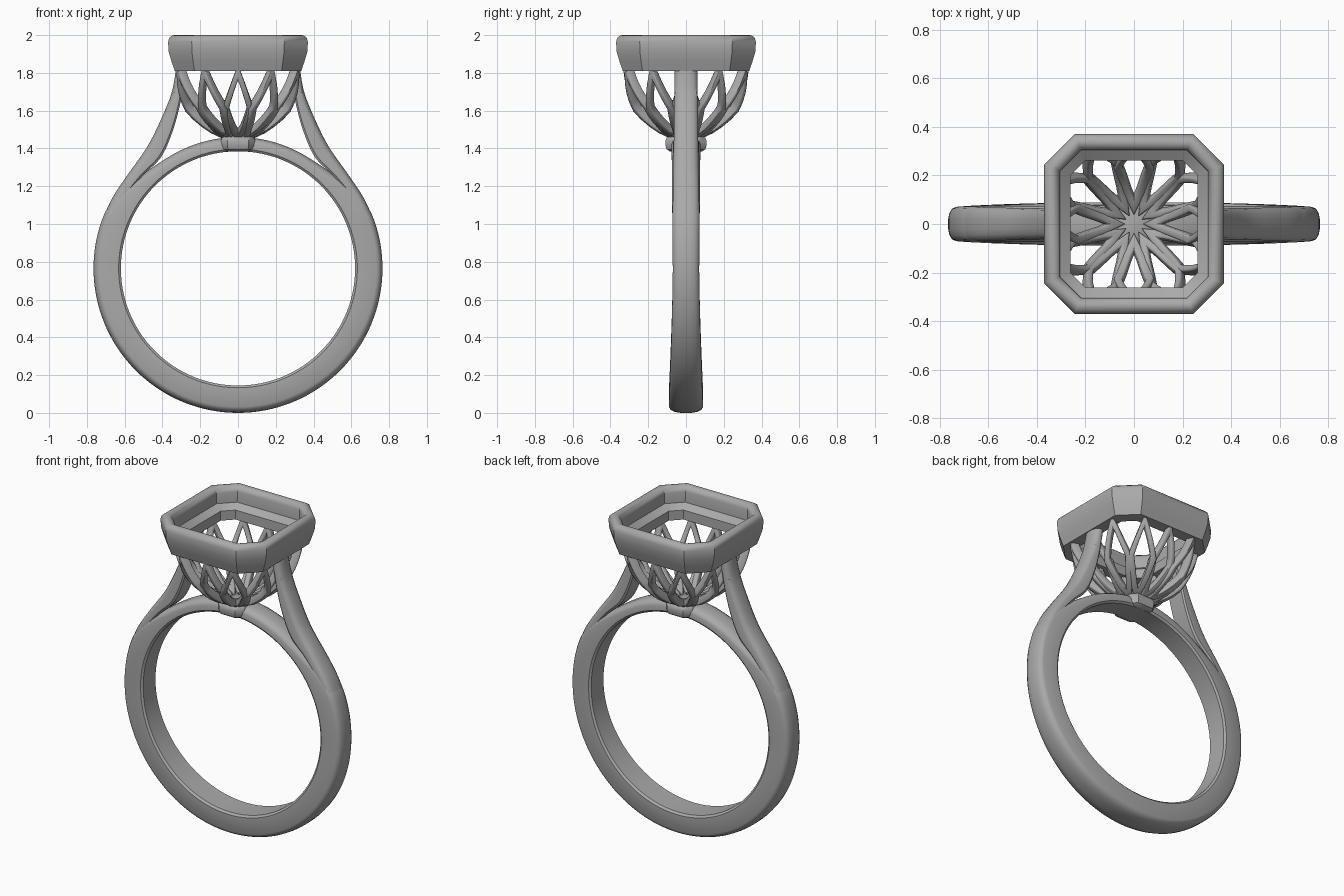
import bpy, bmesh
from math import sin, cos, pi, radians
from mathutils import Vector

cube = bpy.data.objects.get("Cube")
if cube:
    bpy.data.objects.remove(cube, do_unlink=True)

metal = bpy.data.materials.new("grey_metal")
metal.use_nodes = True
metal.diffuse_color = (0.4, 0.4, 0.4, 1)
metal.node_tree.nodes["Principled BSDF"].inputs["Base Color"].default_value = (0.4, 0.4, 0.4, 1)


def loft(bm, rings, closed=False):
    """Skin a row of equal closed sections; cap the ends unless it loops."""
    rows = [[bm.verts.new(p) for p in ring] for ring in rings]
    n = len(rows[0])
    for i in range(len(rows) if closed else len(rows) - 1):
        a, b = rows[i], rows[(i + 1) % len(rows)]
        for j in range(n):
            k = (j + 1) % n
            bm.faces.new((a[j], a[k], b[k], b[j]))
    if not closed:
        bm.faces.new(rows[0])
        bm.faces.new(rows[-1])


def finish(name, bm, angle=35):
    bmesh.ops.recalc_face_normals(bm, faces=bm.faces[:])
    mesh = bpy.data.meshes.new(name)
    bm.to_mesh(mesh)
    bm.free()
    mesh.materials.append(metal)
    ob = bpy.data.objects.new(name, mesh)
    bpy.context.collection.objects.link(ob)
    bpy.ops.object.select_all(action='DESELECT')
    ob.select_set(True)
    bpy.context.view_layer.objects.active = ob
    bpy.ops.object.shade_smooth_by_angle(angle=radians(angle))
    return ob


def spline(points, t):
    """Smooth curve through the points, t from 0 to 1."""
    pts = [Vector(p) for p in points]
    pts = [2 * pts[0] - pts[1]] + pts + [2 * pts[-1] - pts[-2]]
    x = t * (len(points) - 1)
    i = min(int(x), len(points) - 2)
    u = x - i
    a, b, c, d = pts[i:i + 4]
    return 0.5 * (2 * b + (c - a) * u + (2 * a - 5 * b + 4 * c - d) * u * u
                  + (3 * b - a - 3 * c + d) * u ** 3)


def band_section(inner, outer, half):
    """Comfort-fit section: eased inner edges, flat sides, domed outside."""
    thick = (outer - inner).length
    side = [(0, 0.87), (0.012, 1), (thick - 0.032, 1), (thick - 0.016, 0.9),
            (thick - 0.005, 0.65), (thick, 0.3)]
    outline = [(d, -f) for d, f in side] + [(d, f) for d, f in reversed(side)]
    axis = (outer - inner).normalized()
    return [Vector((p.x, f * half, p.y))
            for d, f in outline for p in [inner + axis * d]]


# Finger band, thinner over the top and wider at the bottom
bm = bmesh.new()
CENTRE, BORE = Vector((0, 0.765)), 0.62
rings = []
for i in range(128):
    a = 2 * pi * i / 128
    rise = min(max((sin(a) - 0.35) / 0.5, 0), 1)
    radius = 0.765 - 0.07 * rise * rise * (3 - 2 * rise)
    half = 0.07 + 0.02 * max(0, -sin(a)) ** 1.5 + 0.006 * max(0, sin(a))
    d = Vector((cos(a), sin(a)))
    rings.append(band_section(CENTRE + d * BORE, CENTRE + d * radius, half))
loft(bm, rings, closed=True)
finish("finger_band", bm)

# Shoulders sweeping from the band up to the bezel
INNER = [(0.65, 1.0), (0.6, 1.13), (0.51, 1.25), (0.41, 1.35), (0.35, 1.48), (0.305, 1.64), (0.27, 1.84)]
OUTER = [(0.727, 1.0), (0.67, 1.13), (0.585, 1.26), (0.48, 1.41), (0.405, 1.56), (0.35, 1.7), (0.325, 1.84)]
for name, s in (("left_shoulder", 1), ("right_shoulder", -1)):
    bm = bmesh.new()
    rings = []
    for i in range(33):
        t = i / 32
        p, q = spline(INNER, t), spline(OUTER, t)
        rings.append(band_section(Vector((s * p.x, p.y)), Vector((s * q.x, q.y)),
                                  0.071 - 0.011 * t))
    loft(bm, rings)
    finish(name, bm)


def octagon(h, c, z, stretch=1):
    """Square of half width h with cut corners, flats ending at c."""
    return [Vector((x, y * stretch, z)) for x, y in
            ((h, -c), (h, c), (c, h), (-c, h), (-h, c), (-h, -c), (-c, -h), (c, -h))]


# Cut-corner bezel with rounded rim and inner seat
bm = bmesh.new()
RIM = [(0.335, 1.81), (0.352, 1.86), (0.368, 1.915), (0.37, 1.965), (0.364, 1.985), (0.35, 1.997),
       (0.337, 2.0), (0.324, 1.997), (0.31, 1.985), (0.304, 1.965), (0.302, 1.9),
       (0.262, 1.87), (0.262, 1.81)]
loft(bm, [octagon(h, 0.245 - (0.37 - h) * 0.414, z) for h, z in RIM], closed=True)
finish("bezel", bm)

# Small collar under the basket
bm = bmesh.new()
COLLAR = [(0.072, 1.385), (0.085, 1.395), (0.091, 1.415), (0.091, 1.44), (0.085, 1.457), (0.072, 1.467)]
loft(bm, [octagon(h, h * 0.62, z, 1.2) for h, z in COLLAR])
finish("collar", bm)

# Basket of twelve open pointed petals on a bowl
BOWL = [(0.05, 1.44), (0.13, 1.475), (0.22, 1.55), (0.285, 1.645), (0.32, 1.74), (0.335, 1.84)]


def bowl_point(s, side, depth, angle):
    """Point on the bowl, offset sideways and into its thickness."""
    p = spline(BOWL, s)
    t = (spline(BOWL, min(s + 0.02, 1)) - spline(BOWL, max(s - 0.02, 0))).normalized()
    p = p + Vector((-t.y, t.x)) * depth
    square = (cos(angle) ** 4 + sin(angle) ** 4) ** -0.25
    r = p.x * (1 + (square - 1) * s ** 0.5)
    return Vector((r * cos(angle) - side * sin(angle),
                   r * sin(angle) + side * cos(angle), p.y))


bm = bmesh.new()
STEPS = 10
for n in range(12):
    angle = n * pi / 6
    rings = []
    for k in range(2 * STEPS):
        t = k / STEPS if k <= STEPS else 2 - k / STEPS
        sign = 1 if k <= STEPS else -1
        spread = sign * (1 - abs(2 * t - 1)) ** 0.9
        edge = (t, 0.083 * spread)
        hole = (0.2 + 0.64 * t, 0.048 * spread)
        rings.append([bowl_point(*edge, 0, angle), bowl_point(*hole, 0, angle),
                      bowl_point(*hole, 0.045, angle), bowl_point(*edge, 0.045, angle)])
    loft(bm, rings, closed=True)
bmesh.ops.recalc_face_normals(bm, faces=bm.faces[:])
hard = [e for e in bm.edges if e.calc_face_angle(0) > 0.9]
bmesh.ops.bevel(bm, geom=hard, offset=0.008, segments=2, profile=0.5,
                affect='EDGES', clamp_overlap=True)
finish("petal_basket", bm, 48)
